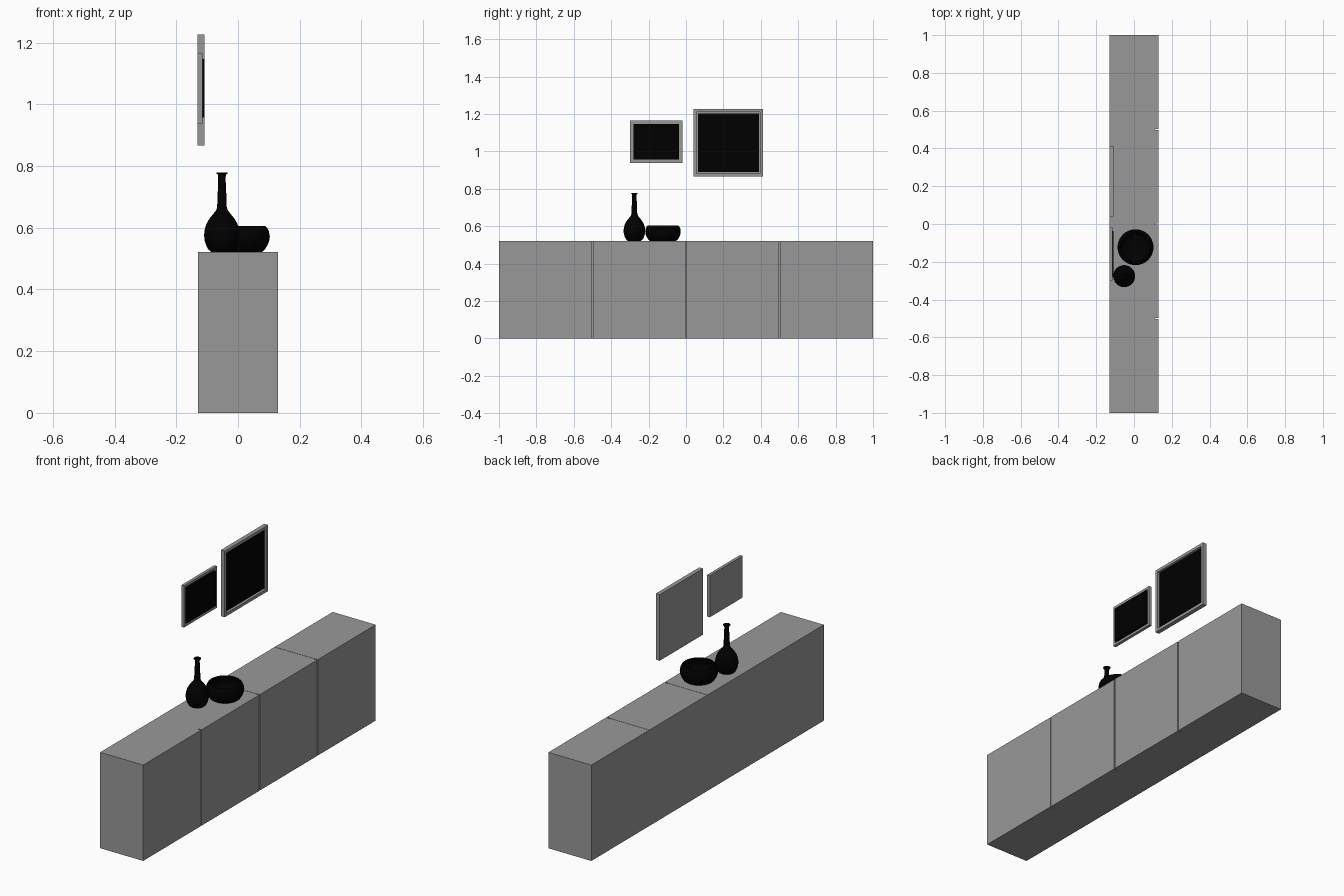
import bpy, bmesh, math

if "Cube" in bpy.data.objects:
    bpy.data.objects.remove(bpy.data.objects["Cube"])


def material(name, v):
    m = bpy.data.materials.new(name)
    m.diffuse_color = (v, v, v, 1)
    m.use_nodes = True
    m.node_tree.nodes["Principled BSDF"].inputs["Base Color"].default_value = m.diffuse_color
    return m


black = material("black", 0.0)
grey = material("dark_grey", 0.318)


def finish(name, bm, mat=grey, smooth=False):
    bmesh.ops.recalc_face_normals(bm, faces=bm.faces)
    me = bpy.data.meshes.new(name)
    bm.to_mesh(me)
    bm.free()
    ob = bpy.data.objects.new(name, me)
    bpy.context.collection.objects.link(ob)
    me.materials.append(mat)
    if smooth:
        bpy.ops.object.select_all(action='DESELECT')
        ob.select_set(True)
        bpy.context.view_layer.objects.active = ob
        bpy.ops.object.shade_smooth_by_angle(angle=math.radians(40))
    return ob


def block(x, y, z):
    bm = bmesh.new()
    bmesh.ops.create_cube(bm, size=1)
    for v in bm.verts:
        for i, (lo, hi) in enumerate((x, y, z)):
            v.co[i] = hi if v.co[i] > 0 else lo
    bm.normal_update()
    return bm


def box(name, x, y, z, mat=grey):
    return finish(name, block(x, y, z), mat)


def lathe(name, profile, loc, steps=48):
    # profile of (radius, height) points, starting and ending on the axis
    bm = bmesh.new()
    vs = [bm.verts.new((r, 0, z)) for r, z in profile]
    es = [bm.edges.new(p) for p in zip(vs, vs[1:])]
    bmesh.ops.spin(bm, geom=vs + es, cent=(0, 0, 0), axis=(0, 0, 1),
                   angle=math.tau, steps=steps)
    bmesh.ops.remove_doubles(bm, verts=bm.verts, dist=1e-5)
    ob = finish(name, bm, black, True)
    ob.location = loc
    return ob


def picture(name, y, z, border, x_front, x_picture):
    # back-closed frame: front face inset, then pushed in to form the rebate
    bm = block((-0.131, x_front), y, z)
    front = max(bm.faces, key=lambda f: f.normal.x)
    bmesh.ops.inset_region(bm, faces=[front], thickness=border)
    inner = bmesh.ops.extrude_discrete_faces(bm, faces=[front])["faces"][0]
    for v in inner.verts:
        v.co.x = -0.122
    finish(name + "_frame", bm)
    box(name + "_panel", (-0.122, x_picture), (y[0] + border, y[1] - border),
        (z[0] + border, z[1] - border), black)


# Sideboard: carcass, top boards with hairline joints, and four door slabs
TOP, FACE, GAP, SLIT = 0.522, 0.129, 0.006, 0.002
box("sideboard_body", (-0.13, 0.11), (-1, 1), (0, TOP - 0.003))
for i, (y0, y1) in enumerate(((-1, 0), (SLIT, 0.5), (0.5 + SLIT, 1))):
    box(f"top_board_{i + 1}", (-0.13, 0.11), (y0, y1), (TOP - 0.003, TOP))
for i in range(4):
    y0, y1 = -1 + i * 0.5, -0.5 + i * 0.5
    box(f"door_{i + 1}", (0.11, FACE),
        (y0 + (GAP / 2 if i else 0), y1 - (GAP / 2 if i < 3 else 0)), (0, TOP))

# Wall pictures
picture("large_picture", (0.04, 0.413), (0.866, 1.226), 0.023, -0.108, -0.114)
picture("small_picture", (-0.30, -0.018), (0.938, 1.165), 0.019, -0.115, -0.108)

# Bottle vase
lathe("vase", [(0, 0), (0.035, 0), (0.043, 0.006), (0.051, 0.02), (0.056, 0.036),
               (0.058, 0.053), (0.056, 0.072), (0.050, 0.091), (0.040, 0.108),
               (0.028, 0.123), (0.019, 0.134), (0.0155, 0.145), (0.0145, 0.18),
               (0.0125, 0.215), (0.012, 0.242), (0.013, 0.25), (0.018, 0.253),
               (0.018, 0.257), (0.010, 0.257), (0.008, 0.245), (0.008, 0.16),
               (0, 0.155)], (-0.052, -0.276, TOP))

# Round bowl
lathe("bowl", [(0, 0), (0.07, 0), (0.078, 0.006), (0.088, 0.022), (0.094, 0.038),
               (0.095, 0.05), (0.092, 0.066), (0.086, 0.078), (0.081, 0.083),
               (0.075, 0.083), (0.073, 0.080), (0.080, 0.065), (0.084, 0.048),
               (0.079, 0.03), (0.066, 0.016), (0.045, 0.012), (0, 0.011)],
      (0.008, -0.123, TOP))
